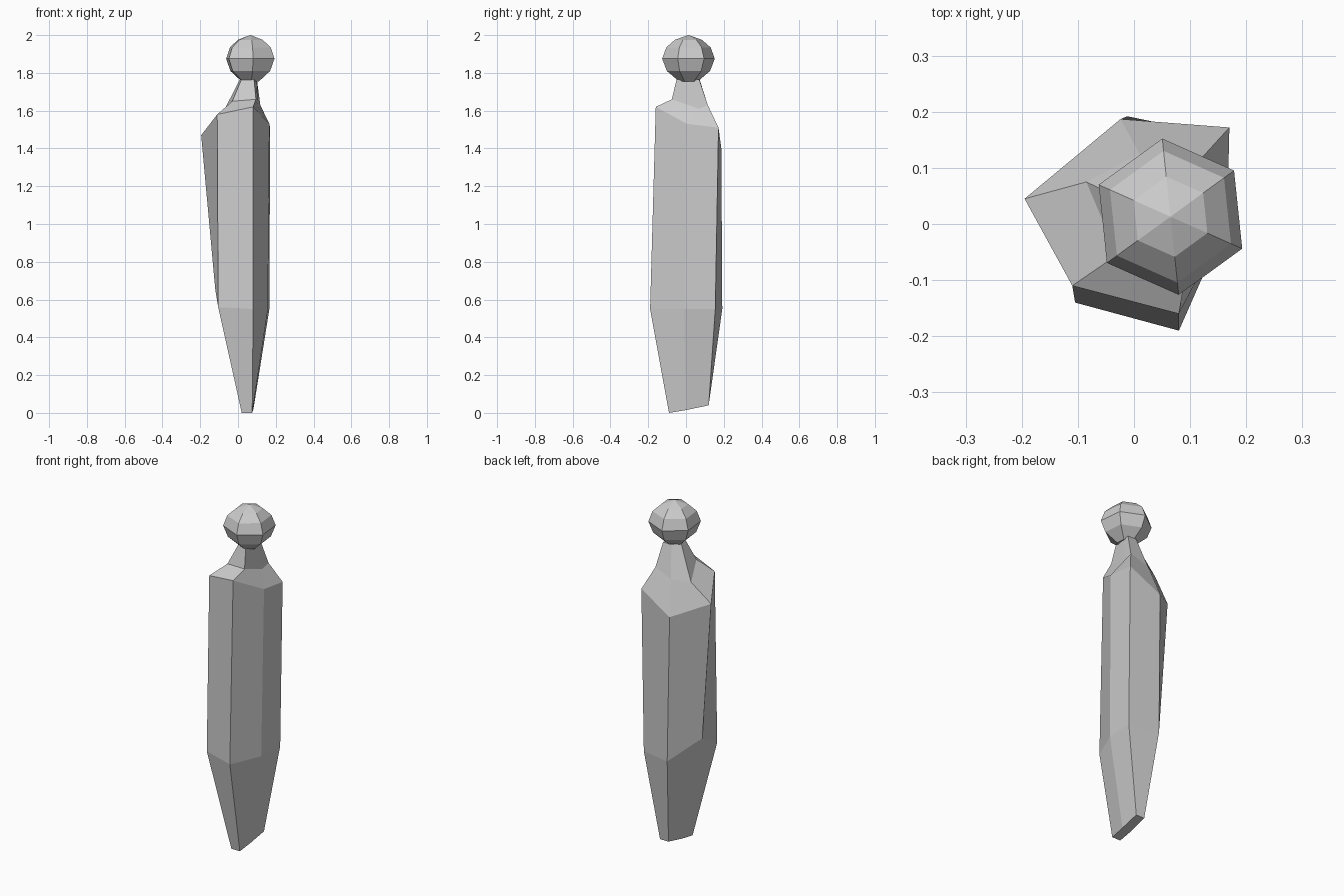
import bpy, bmesh
from math import cos, sin, radians


def loft(name, rings):
    """Skin a stack of six-sided rings, capped at both ends, flat shaded."""
    bm = bmesh.new()
    loops = [[bm.verts.new(p) for p in ring] for ring in rings]
    for a, b in zip(loops, loops[1:]):
        n = len(a)
        for i in range(n):
            j = (i + 1) % n
            bm.faces.new((a[i], a[j], b[j], b[i]))
    bm.faces.new(loops[0][::-1])
    bm.faces.new(loops[-1])
    bmesh.ops.recalc_face_normals(bm, faces=bm.faces)
    mesh = bpy.data.meshes.new(name)
    bm.to_mesh(mesh)
    bm.free()
    obj = bpy.data.objects.new(name, mesh)
    bpy.context.collection.objects.link(obj)
    return obj


# Corner order: front left, front right, right, back right, back, left
foot = [(.02, -.09, 0), (.075, -.09, 0), (.08, .0, .015),
        (.085, .12, .04), (.03, .12, .04), (.022, 0, .015)]
hip = [(-.105, -.14, .56), (.08, -.19, .55), (.158, -.01, .55),
       (.166, .155, .55), (-.012, .192, .55), (-.12, .02, .65)]
shoulder = [(-.11, -.11, 1.58), (.08, -.16, 1.62), (.166, .005, 1.53),
            (.17, .172, 1.51), (-.024, .187, 1.40), (-.195, .045, 1.47)]
collar = [(-.03, -.055, 1.65), (.095, -.075, 1.66), (.11, .07, 1.61),
          (.118, .115, 1.63), (.01, .125, 1.59), (-.085, .075, 1.58)]
neck_top = [(.018, -.02, 1.765), (.085, -.05, 1.765), (.1, .02, 1.765),
            (.1, .07, 1.765), (.045, .072, 1.765), (.01, .03, 1.765)]

# Tapered body with its shoulders and neck
loft("body", [foot, hip, shoulder, collar, neck_top])

# Faceted ball head: (radius, height) profile around six sides
profile = [(.05, 1.755), (.115, 1.81), (.14, 1.875),
           (.118, 1.935), (.072, 1.975), (.002, 2.0)]
loft("head", [[(.065 + r * cos(radians(-24 + 60 * k)),
                .013 + r * sin(radians(-24 + 60 * k)), z)
               for k in range(6)] for r, z in profile])
